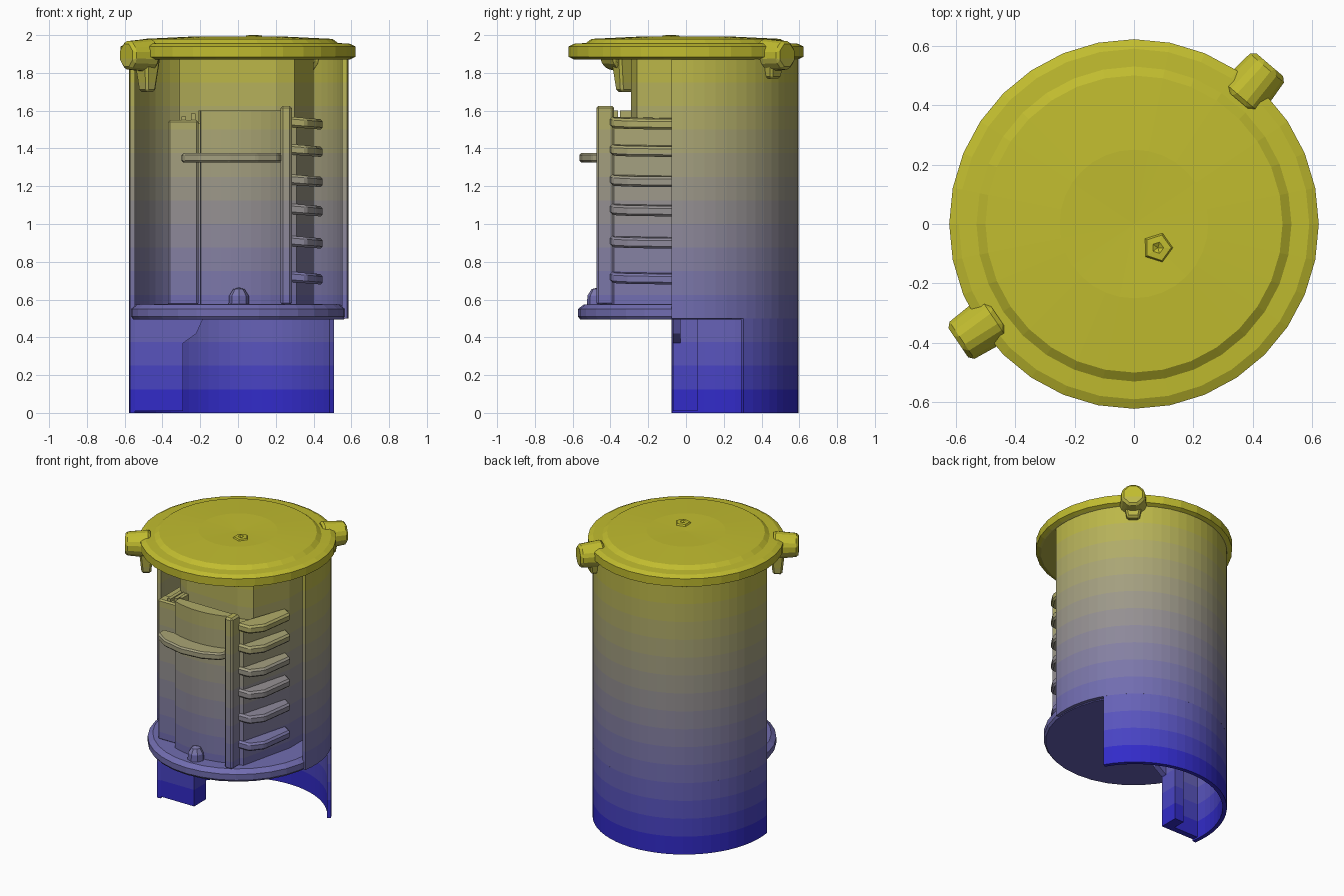
import bpy, bmesh, math
from mathutils import Matrix, Vector

if "Cube" in bpy.data.objects:
    bpy.data.objects.remove(bpy.data.objects["Cube"])

# Height gradient: blue at the foot, yellow at the lid
BANDS = 16
LOW, HIGH = (0.015, 0.008, 0.6), (0.55, 0.52, 0.01)
mats = []
for i in range(BANDS):
    t = (i + 0.5) / BANDS
    m = bpy.data.materials.new("height_tint_%02d" % i)
    m.diffuse_color = tuple(a + (b - a) * t for a, b in zip(LOW, HIGH)) + (1,)
    m.use_nodes = True
    m.node_tree.nodes["Principled BSDF"].inputs["Base Color"].default_value = m.diffuse_color
    mats.append(m)


def finish(name, bm, bevel=0):
    """Cut the part at the tint heights, colour it and link it."""
    bmesh.ops.recalc_face_normals(bm, faces=bm.faces)
    if bevel:
        bmesh.ops.bevel(bm, geom=bm.edges[:], offset=bevel, segments=1, affect='EDGES')
    step = 2 / BANDS
    for i in range(1, BANDS):
        bmesh.ops.bisect_plane(bm, geom=bm.verts[:] + bm.edges[:] + bm.faces[:],
                               plane_co=(0, 0, i * step), plane_no=(0, 0, 1))
    for f in bm.faces:
        f.material_index = max(0, min(BANDS - 1, int(f.calc_center_median().z / step)))
    me = bpy.data.meshes.new(name)
    bm.to_mesh(me)
    bm.free()
    for m in mats:
        me.materials.append(m)
    ob = bpy.data.objects.new(name, me)
    bpy.context.collection.objects.link(ob)
    return ob


def prism(name, pts, z0, z1, bevel=0, tilt=0):
    """Extrude a plan outline; tilt lowers it as x grows."""
    bm = bmesh.new()
    lo = [bm.verts.new((x, y, z0 - tilt * x)) for x, y in pts]
    hi = [bm.verts.new((x, y, z1 - tilt * x)) for x, y in pts]
    bm.faces.new(lo)
    bm.faces.new(hi)
    n = len(pts)
    for i in range(n):
        j = (i + 1) % n
        bm.faces.new((lo[i], lo[j], hi[j], hi[i]))
    return finish(name, bm, bevel)


def rect(x0, x1, y0, y1):
    return [(x0, y0), (x1, y0), (x1, y1), (x0, y1)]


def arc(r, a0, a1, n, cx=0.0, cy=0.0):
    return [(cx + r * math.cos(math.radians(a0 + (a1 - a0) * i / n)),
             cy + r * math.sin(math.radians(a0 + (a1 - a0) * i / n))) for i in range(n + 1)]


def wall(name, a0, a1, n, z0, z1):
    """Curved thin wall as a ring sector."""
    bm = bmesh.new()
    rows = []
    for (xo, yo), (xi, yi) in zip(arc(0.582, a0, a1, n, 0.003, 0.013),
                                  arc(0.555, a0, a1, n, 0.003, 0.013)):
        rows.append([bm.verts.new(p) for p in
                     ((xo, yo, z0), (xo, yo, z1), (xi, yi, z1), (xi, yi, z0))])
    for a, b in zip(rows, rows[1:]):
        for k in range(4):
            bm.faces.new((a[k], b[k], b[(k + 1) % 4], a[(k + 1) % 4]))
    bm.faces.new(rows[0])
    bm.faces.new(rows[-1])
    return finish(name, bm)


def lathe(name, profile, n, centre=(0, 0)):
    bm = bmesh.new()
    rings = []
    for r, z in profile:
        if r == 0:
            rings.append([bm.verts.new((centre[0], centre[1], z))] * n)
        else:
            rings.append([bm.verts.new((x, y, z)) for x, y in
                          arc(r, 0, 360, n, *centre)[:n]])
    for a, b in zip(rings, rings[1:]):
        for i in range(n):
            j = (i + 1) % n
            vs = list(dict.fromkeys((a[i], a[j], b[j], b[i])))
            bm.faces.new(vs)
    return finish(name, bm)


# Rounded rear shell: upper part wider than the open lower skirt
wall("rear_shell", -9, 189, 34, 0.5, 1.88)
wall("lower_skirt", 30, 189, 27, 0.0, 0.5)

# Bracket panel inside the left of the skirt
prism("skirt_panel", rect(-0.56, -0.29, -0.07, -0.03), 0.01, 0.51)
prism("skirt_strut", rect(-0.36, -0.29, -0.07, 0.06), 0.01, 0.51)
bm = bmesh.new()
gusset = [(-0.29, 0.51), (-0.29, 0.37), (-0.22, 0.42), (-0.18, 0.51)]
front = [bm.verts.new((x, -0.07, z)) for x, z in gusset]
back = [bm.verts.new((x, -0.03, z)) for x, z in gusset]
bm.faces.new(front)
bm.faces.new(back)
for i in range(4):
    j = (i + 1) % 4
    bm.faces.new((front[i], front[j], back[j], back[i]))
finish("skirt_gusset", bm)

# Floor disc and lid
lathe("floor_disc", [(0, 0.495), (0.56, 0.495), (0.572, 0.51), (0.572, 0.55),
                     (0.54, 0.575), (0, 0.58)], 32)
lathe("lid", [(0, 1.87), (0.59, 1.87), (0.622, 1.885), (0.622, 1.94), (0.59, 1.955),
              (0.53, 1.958), (0.5, 1.98), (0.25, 1.992), (0, 1.985)], 32)
lathe("lid_nub", [(0.06, 1.975), (0.045, 1.998), (0.02, 2.0), (0, 1.99)], 5, (0.08, -0.08))

# Inner core with an angled right-hand wall, and the narrower column above it
prism("inner_core", [(-0.2, -0.40), (0.26, -0.40), (0.31, -0.38), (0.40, 0.0), (0.40, 0.40),
                     (-0.37, 0.40), (-0.37, -0.30), (-0.2, -0.30)], 0.57, 1.54)
prism("upper_column", [(-0.31, -0.20), (-0.2, -0.28), (0.2, -0.29), (0.3, -0.26), (0.40, 0.0),
                       (0.40, 0.40), (-0.31, 0.40)], 1.5, 1.88)

# Curved front panel, its side posts and the balcony shelf
panel = [(-0.20, -0.36)] + arc(0.55, 249, 294, 8, 0.0, 0.10) + [(0.23, -0.36)]
prism("front_panel", panel, 0.57, 1.6)
prism("right_post", rect(0.225, 0.285, -0.475, -0.38), 0.57, 1.625, 0.012)
prism("left_post", rect(-0.37, -0.21, -0.36, -0.28), 0.57, 1.55, 0.01)
for i, x in enumerate((-0.30, -0.25, -0.21)):
    prism("post_cap_%d" % i, rect(x, x + 0.025, -0.35, -0.1), 1.53, 1.57 + 0.015 * i)
shelf = [(-0.30, -0.40), (-0.29, -0.47), (-0.2, -0.53), (-0.05, -0.565), (0.1, -0.55),
         (0.21, -0.50), (0.24, -0.44), (0.24, -0.40)]
prism("balcony_shelf", shelf, 1.325, 1.375, 0.01)

# Slanting rungs up the right-hand wall
for i, z in enumerate((0.71, 0.90, 1.07, 1.225, 1.385, 1.53)):
    prism("rung_%d" % (i + 1), [(0.26, -0.405), (0.36, -0.39), (0.42, -0.30), (0.45, -0.06),
                                (0.38, -0.02)], z + 0.005, z + 0.06, 0.012, 0.08)

# Small dome on the floor
lathe("floor_knob", [(0.055, 0.56), (0.052, 0.62), (0.03, 0.655), (0, 0.663)], 8, (0.005, -0.47))

# Two latches on the lid rim: a radial bolt with a tapering hook below
for name, x, y, drop, hook_r in (("left", -0.525, -0.355, 1.70, 0.58),
                                 ("right", 0.405, 0.475, 1.77, 0.60)):
    ang = math.atan2(y, x)
    turn = Matrix.Rotation(ang, 4, 'Z')
    bm = bmesh.new()
    bmesh.ops.create_cone(bm, cap_ends=True, segments=8, radius1=0.095, radius2=0.08, depth=0.16,
                          matrix=Matrix.Translation((x, y, 1.893)) @ turn
                          @ Matrix.Rotation(math.pi / 2, 4, 'Y')
                          @ Matrix.Rotation(math.pi / 8, 4, 'Z'))
    finish(name + "_latch_bolt", bm, 0.015)
    bm = bmesh.new()
    bmesh.ops.create_cube(bm, size=1)
    for v in bm.verts:
        taper = 0.6 if v.co.z < 0 else 1.0
        z = drop if v.co.z < 0 else 1.90
        p = turn @ Vector((hook_r + v.co.x * 0.10 * taper, v.co.y * 0.13 * taper, 0))
        v.co = (p.x, p.y, z)
    finish(name + "_latch_hook", bm, 0.012)
